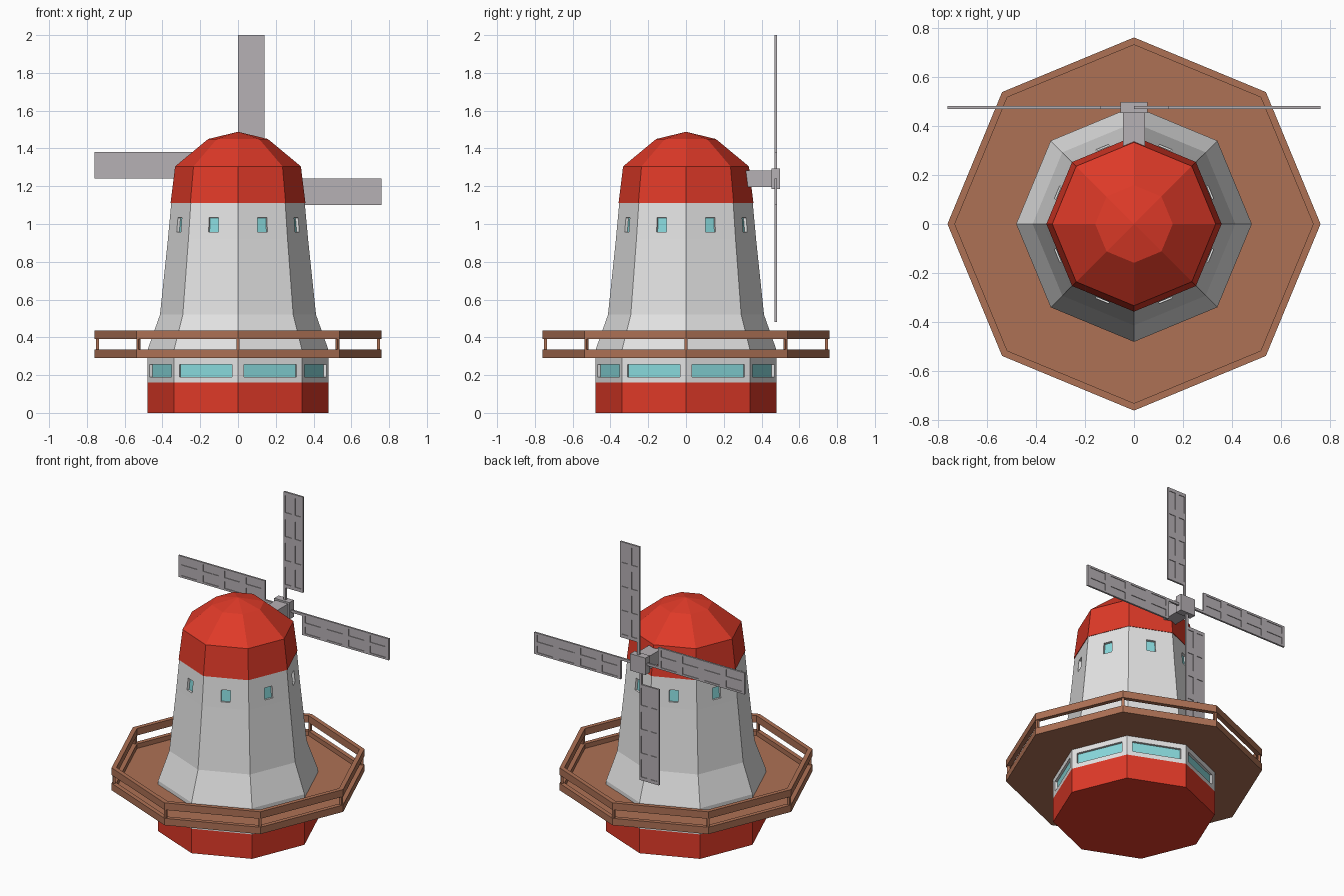
import bpy, bmesh, math
from mathutils import Vector, Matrix

if "Cube" in bpy.data.objects:
    bpy.data.objects.remove(bpy.data.objects["Cube"])


def material(name, rgb):
    m = bpy.data.materials.new(name)
    m.diffuse_color = (*rgb, 1)
    m.use_nodes = True
    m.node_tree.nodes["Principled BSDF"].inputs["Base Color"].default_value = m.diffuse_color
    return m


RED = material("red", (0.74, 0.042, 0.021))
WHITE = material("off white", (0.78, 0.78, 0.78))
GLASS = material("pale teal glass", (0.25, 0.70, 0.72))
BROWN = material("brown wood", (0.42, 0.165, 0.09))
GREY = material("warm grey", (0.47, 0.44, 0.46))


def finish(bm, name, mats):
    bmesh.ops.remove_doubles(bm, verts=bm.verts, dist=1e-5)
    bmesh.ops.recalc_face_normals(bm, faces=bm.faces)
    me = bpy.data.meshes.new(name)
    bm.to_mesh(me)
    bm.free()
    for m in mats:
        me.materials.append(m)
    ob = bpy.data.objects.new(name, me)
    bpy.context.collection.objects.link(ob)
    return ob


def face(bm, pts, mat=0):
    f = bm.faces.new([bm.verts.new(p) for p in pts])
    f.material_index = mat


def recessed(bm, q, u0, u1, v0, v1, depth, mat, pane):
    """Quad q (counter-clockwise from outside) with a sunken rectangular pane."""
    a, b, c, d = q
    n = (b - a).cross(d - a).normalized()

    def at(u, v):
        return a.lerp(b, u).lerp(d.lerp(c, u), v)
    rim = [at(u0, v0), at(u1, v0), at(u1, v1), at(u0, v1)]
    low = [p - n * depth for p in rim]
    for i in range(4):
        j = (i + 1) % 4
        face(bm, (q[i], q[j], rim[j], rim[i]), mat)
        face(bm, (rim[i], rim[j], low[j], low[i]), mat)
    face(bm, low, pane)


def octagon(r, z):
    return [Vector((r * math.cos(i * math.pi / 4), r * math.sin(i * math.pi / 4), z))
            for i in range(8)]


def turned(name, profile, mats, band_mats=None, windows=None, closed=False):
    """Eight-sided lathe; windows = {band: (u0, u1, v0, v1)}."""
    bm = bmesh.new()
    rings = [octagon(r, z) for r, z in profile]
    pairs = list(zip(rings, rings[1:]))
    if closed:
        pairs.append((rings[-1], rings[0]))
    else:
        face(bm, rings[0][::-1], band_mats[0] if band_mats else 0)
        if profile[-1][0] > 0.01:
            face(bm, rings[-1], band_mats[-1] if band_mats else 0)
    for k, (lo, hi) in enumerate(pairs):
        mat = band_mats[k] if band_mats else 0
        for i in range(8):
            j = (i + 1) % 8
            q = (lo[i], lo[j], hi[j], hi[i])
            if windows and k in windows:
                recessed(bm, q, *windows[k], 0.015, mat, 2)
            elif (hi[i] - hi[j]).length < 1e-4:
                face(bm, q[:3], mat)
            else:
                face(bm, q, mat)
    return finish(bm, name, mats)


def box(name, lo, hi, mat, turn=None):
    bm = bmesh.new()
    lo, hi = Vector(lo), Vector(hi)
    bmesh.ops.create_cube(bm, size=1)
    for v in bm.verts:
        v.co = (lo + hi) / 2 + v.co * (hi - lo)
    if turn:
        bm.transform(turn)
    return finish(bm, name, [mat])


# Tower with red base band, wide lower windows and small upper windows
turned("tower",
       [(0.48, 0), (0.48, 0.16), (0.48, 0.33), (0.413, 0.52), (0.371, 0.92), (0.353, 1.115)],
       [RED, WHITE, GLASS], [0, 1, 1, 1, 1],
       {1: (0.09, 0.91, 0.17, 0.57), 4: (0.4, 0.6, 0.19, 0.58)})

# Domed cap
turned("cap", [(0.357, 1.11), (0.333, 1.305), (0.158, 1.45), (0.0, 1.488)], [RED])

# Balcony floor, rails and corner posts
turned("balcony_floor", [(0.732, 0.29), (0.732, 0.305)], [BROWN])
for name, z0, z1 in (("lower_rail", 0.29, 0.335), ("upper_rail", 0.39, 0.436)):
    turned(name, [(0.76, z0), (0.76, z1), (0.73, z1), (0.73, z0)], [BROWN], closed=True)
for i in range(8):
    box(f"balcony_post_{i + 1}", (0.737, -0.008, 0.33), (0.753, 0.008, 0.395), BROWN,
        Matrix.Rotation(i * math.pi / 4, 4, 'Z'))

# Axle and hub behind the cap
HUB_Z, SAIL_Y = 1.24, 0.475
box("axle", (-0.045, 0.25, HUB_Z - 0.044), (0.045, 0.46, HUB_Z + 0.044), GREY)
box("hub", (-0.055, 0.452, HUB_Z - 0.055), (0.055, 0.497, HUB_Z + 0.055), GREY)


# Sails: thin plates with sunken cells on both sides, set off-centre on a spar
def sail(name, turn):
    bm = bmesh.new()
    w, z0, z1, t, cols, rows = 0.14, 0.135, 0.76, 0.006, 2, 4
    xs = [w * i / cols for i in range(cols + 1)]
    zs = [z0 + (z1 - z0) * i / rows for i in range(rows + 1)]
    for xa, xb in zip(xs, xs[1:]):
        for za, zb in zip(zs, zs[1:]):
            for y, (l, r) in ((-t, (xa, xb)), (t, (xb, xa))):
                q = [Vector(p) for p in ((l, y, za), (r, y, za), (r, y, zb), (l, y, zb))]
                recessed(bm, q, 0.18, 0.82, 0.14, 0.86, 0.004, 0, 0)
    for za, zb in zip(zs, zs[1:]):
        for x in (0, w):
            face(bm, ((x, -t, za), (x, t, za), (x, t, zb), (x, -t, zb)))
    for xa, xb in zip(xs, xs[1:]):
        for z in (z0, z1):
            face(bm, ((xa, -t, z), (xb, -t, z), (xb, t, z), (xa, t, z)))
    bm.transform(turn)
    finish(bm, name, [GREY])


for i in range(4):
    turn = Matrix.Translation((0, SAIL_Y, HUB_Z)) @ Matrix.Rotation(i * math.pi / 2, 4, 'Y')
    sail(f"sail_{i + 1}", turn)
    box(f"sail_spar_{i + 1}", (0, -0.006, 0.04), (0.016, 0.006, 0.14), GREY, turn)
